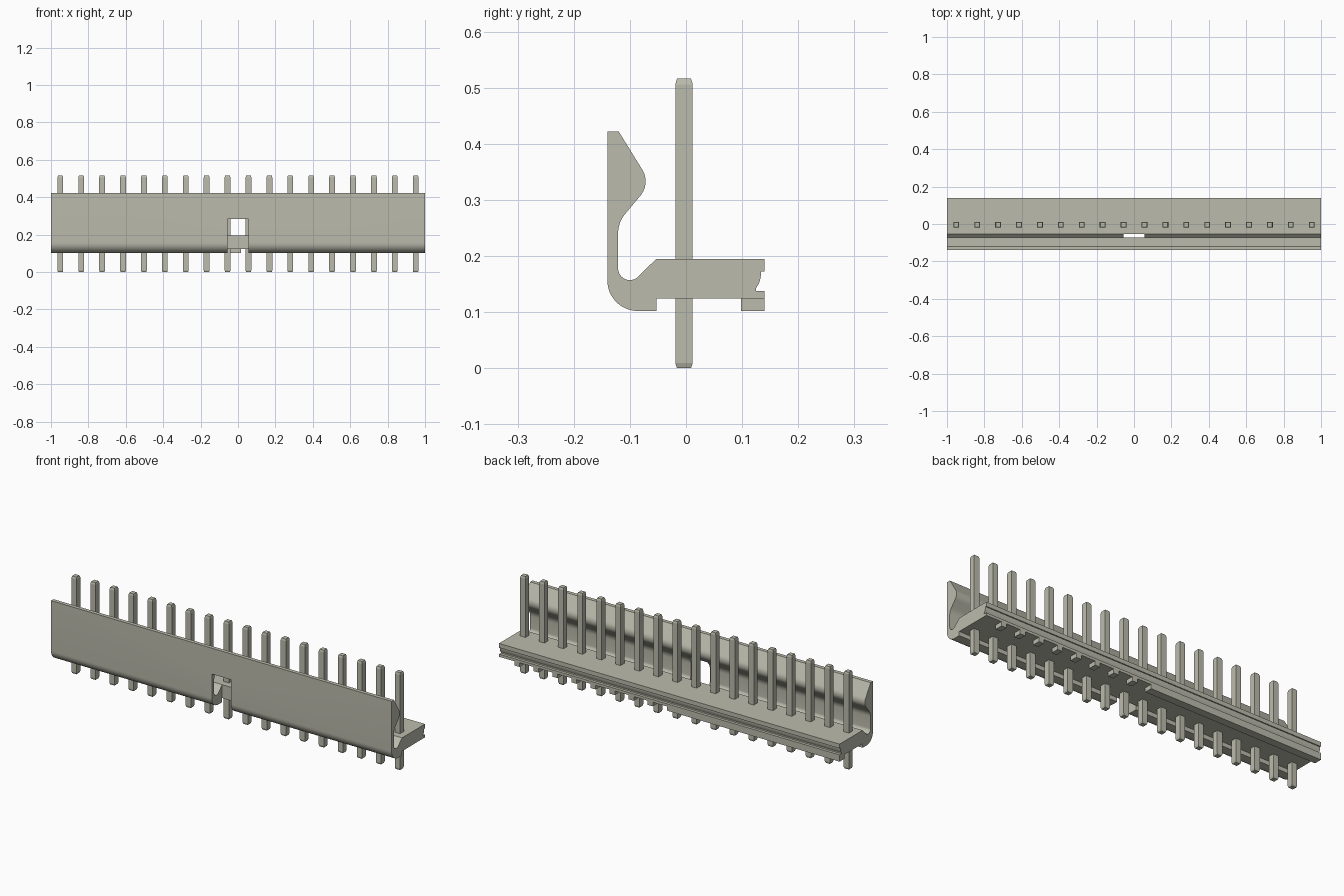
import bpy, bmesh, math

cube = bpy.data.objects.get("Cube")
if cube:
    bpy.data.objects.remove(cube, do_unlink=True)

COLOR = (0.50, 0.50, 0.42, 1.0)
mat = bpy.data.materials.new("warm grey")
mat.use_nodes = True
mat.diffuse_color = COLOR
mat.node_tree.nodes["Principled BSDF"].inputs["Base Color"].default_value = COLOR

PINS = 18
PITCH = 1.9 / (PINS - 1)


def make_object(name, bm):
    bmesh.ops.recalc_face_normals(bm, faces=bm.faces)
    mesh = bpy.data.meshes.new(name)
    bm.to_mesh(mesh)
    bm.free()
    mesh.materials.append(mat)
    obj = bpy.data.objects.new(name, mesh)
    bpy.context.collection.objects.link(obj)
    return obj


def box(name, x0, x1, y0, y1, z0, z1):
    bm = bmesh.new()
    bmesh.ops.create_cube(bm, size=1)
    for v in bm.verts:
        v.co.x = x1 if v.co.x > 0 else x0
        v.co.y = y1 if v.co.y > 0 else y0
        v.co.z = z1 if v.co.z > 0 else z0
    return make_object(name, bm)


def arc(cy, cz, r, a0, a1, n=8):
    """Points on an arc in the y-z plane, angles in degrees."""
    angles = [math.radians(a0 + (a1 - a0) * i / n) for i in range(n + 1)]
    return [(cy + r * math.cos(a), cz + r * math.sin(a)) for a in angles]


# Housing: base and latch wall as one extruded cross-section
profile = [(-0.14, 0.422)]
profile += arc(-0.086, 0.156, 0.054, 180, 270, 12)          # outer bend
profile += [(-0.053, 0.102), (-0.053, 0.124), (0.14, 0.124),
            (0.14, 0.138), (0.125, 0.138), (0.125, 0.143)]
profile += [(0.130, 0.151), (0.133, 0.161), (0.134, 0.172)]  # rear groove
profile += [(0.14, 0.172), (0.14, 0.195), (-0.053, 0.195)]
profile += arc(-0.100, 0.178, 0.021, 315, 180, 12)          # inner trough
profile += arc(-0.066, 0.240, 0.055, 180, 137, 8)           # neck of the wall
profile += arc(-0.112, 0.333, 0.040, -45, 34, 12)           # latch bump
profile += [(-0.120, 0.422)]

bm = bmesh.new()
face = bm.faces.new([bm.verts.new((-1, y, z)) for y, z in profile])
ext = bmesh.ops.extrude_face_region(bm, geom=[face])
bmesh.ops.translate(bm, vec=(2, 0, 0),
                    verts=[g for g in ext["geom"] if isinstance(g, bmesh.types.BMVert)])
housing = make_object("housing", bm)

# Central window through the wall and the bend
cutter = box("window_cutter", -0.056, 0.056, -0.3, -0.0529, 0.0, 0.285)
cutter.hide_render = True
mod = housing.modifiers.new("window", 'BOOLEAN')
mod.operation = 'DIFFERENCE'
mod.solver = 'EXACT'
mod.object = cutter
bpy.ops.object.select_all(action='DESELECT')
bpy.context.view_layer.objects.active = housing
housing.select_set(True)
bpy.ops.object.modifier_apply(modifier=mod.name)
bpy.data.objects.remove(cutter, do_unlink=True)
bpy.ops.object.shade_smooth_by_angle(angle=math.radians(25))

# Rear foot: solid rail on one half, separate teeth between pins on the other
box("rear_rail", -1, 0.015, 0.098, 0.14, 0.102, 0.124)
for i in range(1, PINS // 2):
    x = i * PITCH
    box(f"rear_tooth_{i}", x - 0.015, x + 0.015, 0.098, 0.14, 0.102, 0.124)

# Square pins with tapered ends
for i in range(PINS):
    bm = bmesh.new()
    x = -0.95 + i * PITCH
    rings = []
    for z, h in ((0, 0.0125), (0.009, 0.0155), (0.506, 0.0155), (0.516, 0.0125)):
        rings.append([bm.verts.new((x + sx * h, -0.0035 + sy * h, z))
                      for sx, sy in ((-1, -1), (1, -1), (1, 1), (-1, 1))])
    for a, b in zip(rings, rings[1:]):
        for k in range(4):
            bm.faces.new((a[k], a[(k + 1) % 4], b[(k + 1) % 4], b[k]))
    bm.faces.new(rings[0])
    bm.faces.new(rings[-1])
    make_object(f"pin_{i + 1}", bm)
